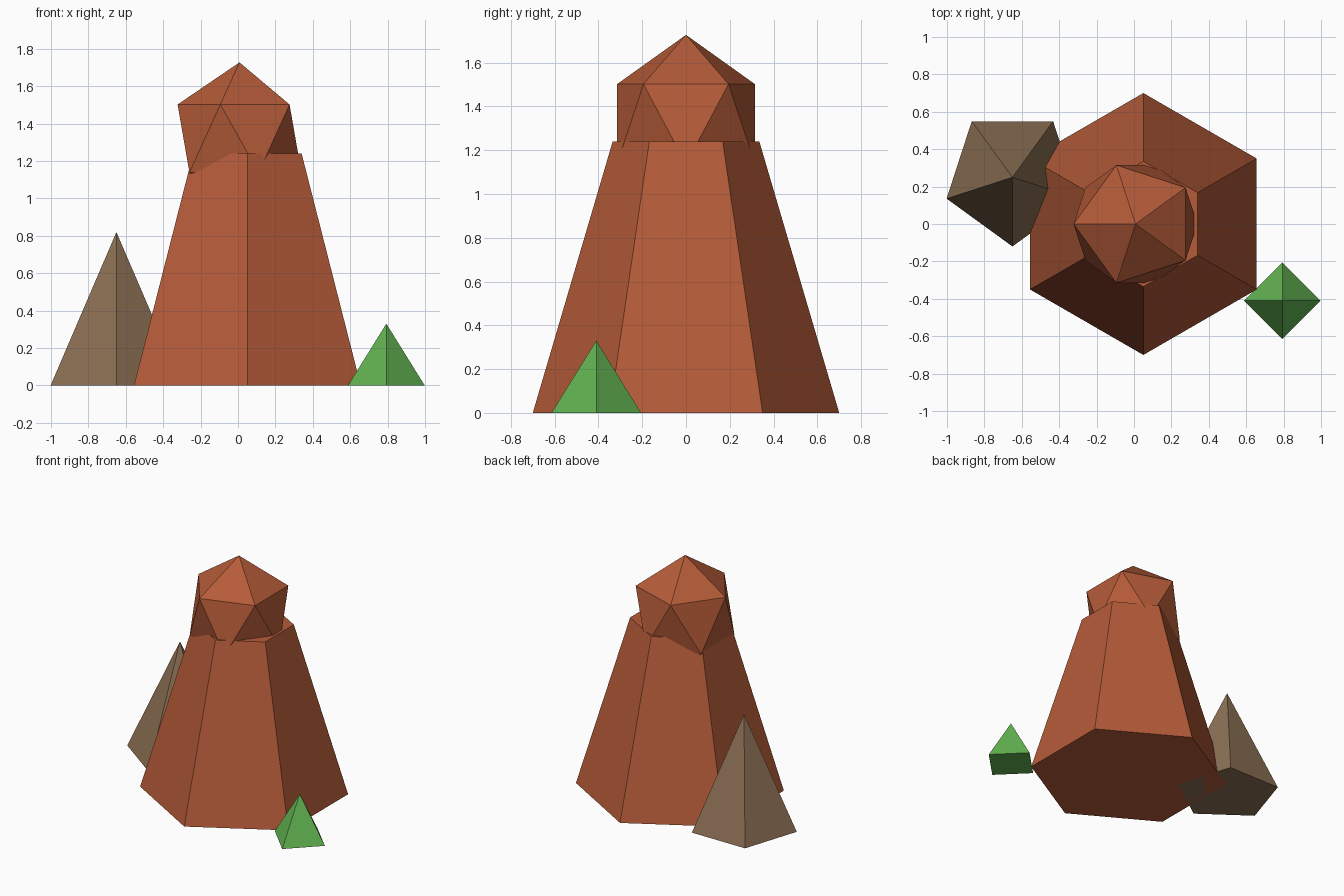
import bpy
import math

if "Cube" in bpy.data.objects:
    bpy.data.objects.remove(bpy.data.objects["Cube"])


def material(name, rgb):
    m = bpy.data.materials.new(name)
    m.diffuse_color = (*rgb, 1.0)
    m.use_nodes = True
    m.node_tree.nodes["Principled BSDF"].inputs["Base Color"].default_value = m.diffuse_color
    return m


rust = material("rust red rock", (0.462, 0.105, 0.040))
brown = material("dull brown rock", (0.262, 0.162, 0.090))
green = material("leaf green", (0.125, 0.457, 0.084))


def spire(name, sides, base, top, height, x, y, mat):
    """Flat-faced cone or frustum standing on the ground, one corner facing -y."""
    bpy.ops.mesh.primitive_cone_add(vertices=sides, radius1=base, radius2=top,
                                    depth=height, location=(x, y, height / 2))
    ob = bpy.context.object
    ob.name = name
    ob.rotation_euler.z = math.pi
    ob.data.materials.append(mat)
    return ob


# Main hexagonal rock tower
spire("rock_tower", 6, 0.70, 0.335, 1.24, 0.05, 0.0, rust)

# Faceted boulder sunk into the tower top
bpy.ops.mesh.primitive_ico_sphere_add(subdivisions=1, radius=0.37,
                                      location=(0.008, 0, 1.32))
boulder = bpy.context.object
boulder.name = "cap_boulder"
boulder.scale.z = 1.1
boulder.rotation_euler.z = math.pi
boulder.data.materials.append(rust)

# Smaller five-sided rock behind, and a four-sided shrub in front
spire("side_rock", 5, 0.37, 0.0, 0.82, -0.65, 0.25, brown)
spire("shrub", 4, 0.205, 0.0, 0.33, 0.793, -0.41, green)
